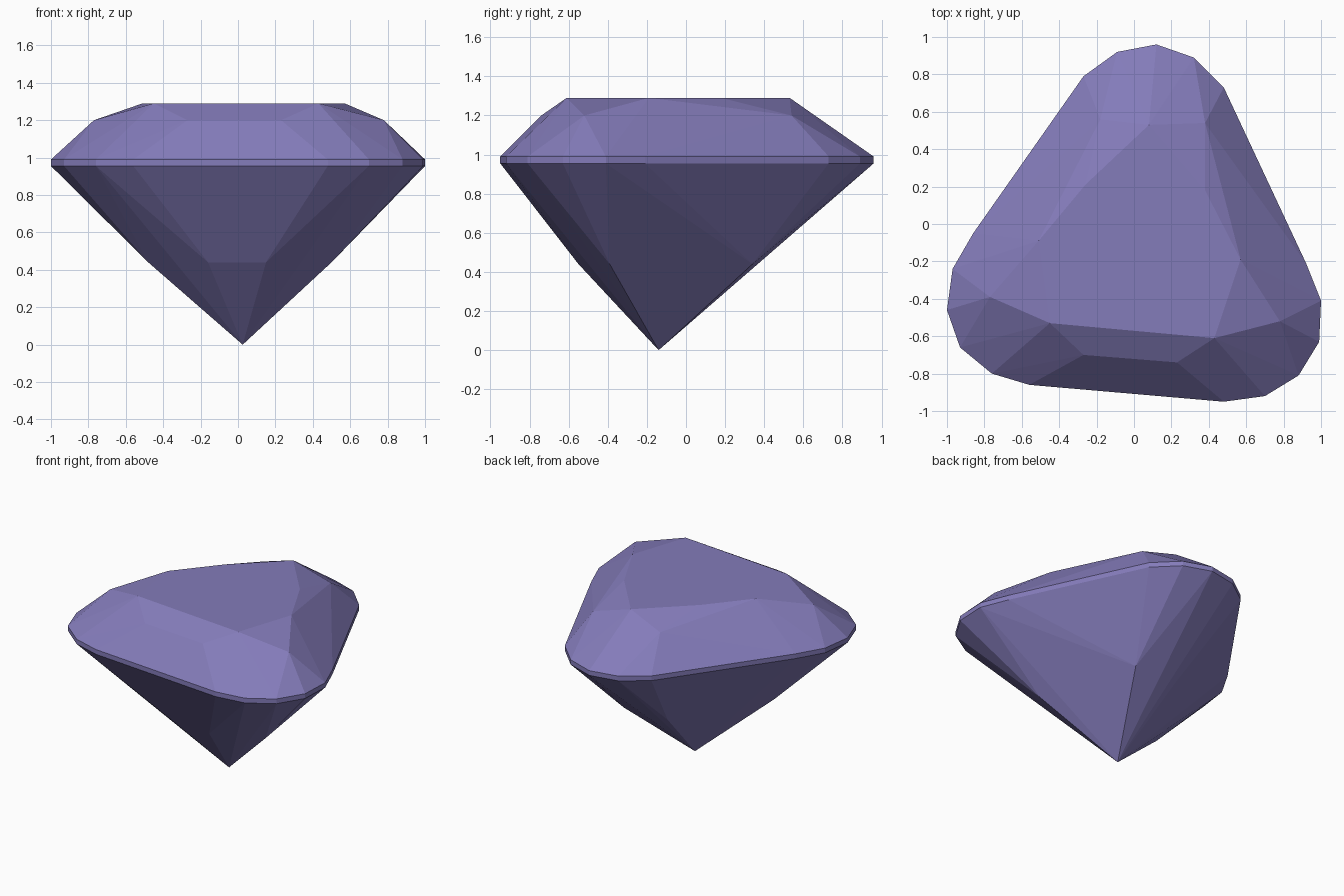
import bpy, bmesh, math

if "Cube" in bpy.data.objects:
    bpy.data.objects.remove(bpy.data.objects["Cube"])

# outline of the girdle (seen from above)
girdle = [(.12, .96), (.32, .89), (.48, .73), (.92, -.21), (1, -.41), (.99, -.63),
          (.88, -.81), (.70, -.92), (.48, -.95), (-.56, -.86), (-.76, -.80), (-.93, -.66),
          (-1, -.46), (-.97, -.24), (-.86, -.05), (-.27, .79), (-.09, .92)]
# corners of the flat top, the crown ring and the lower ring
table = [(-.45, -.53), (.43, -.61), (.57, -.19), (.38, .18), (.08, .53), (-.26, .21), (-.51, -.09)]
crown = [(-.77, -.39), (-.27, -.70), (.23, -.74), (.78, -.52), (.38, .54), (-.18, .56)]
pavilion = [(-.48, -.34), (-.16, -.53), (.15, -.55), (.50, -.39), (.27, .34), (-.08, .33)]
rings = [(girdle, .955), (girdle, .99), (table, 1.29), (crown, 1.2), (pavilion, .44)]

# the cut stone is the convex skin of all rings and the bottom tip
bm = bmesh.new()
bm.verts.new((.025, -.14, 0))
for ring, z in rings:
    for x, y in ring:
        bm.verts.new((x, y, z))
res = bmesh.ops.convex_hull(bm, input=bm.verts[:])
loose = [v for v in bm.verts if not v.link_faces]
bmesh.ops.delete(bm, geom=loose, context='VERTS')
bmesh.ops.dissolve_limit(bm, angle_limit=math.radians(1.5), verts=bm.verts[:], edges=bm.edges[:])
bmesh.ops.recalc_face_normals(bm, faces=bm.faces[:])

mesh = bpy.data.meshes.new("gemstone")
bm.to_mesh(mesh)
bm.free()
gem = bpy.data.objects.new("gemstone", mesh)
bpy.context.collection.objects.link(gem)

violet = bpy.data.materials.new("violet")
violet.diffuse_color = (.23, .20, .49, 1)
violet.use_nodes = True
violet.node_tree.nodes["Principled BSDF"].inputs["Base Color"].default_value = violet.diffuse_color
mesh.materials.append(violet)
